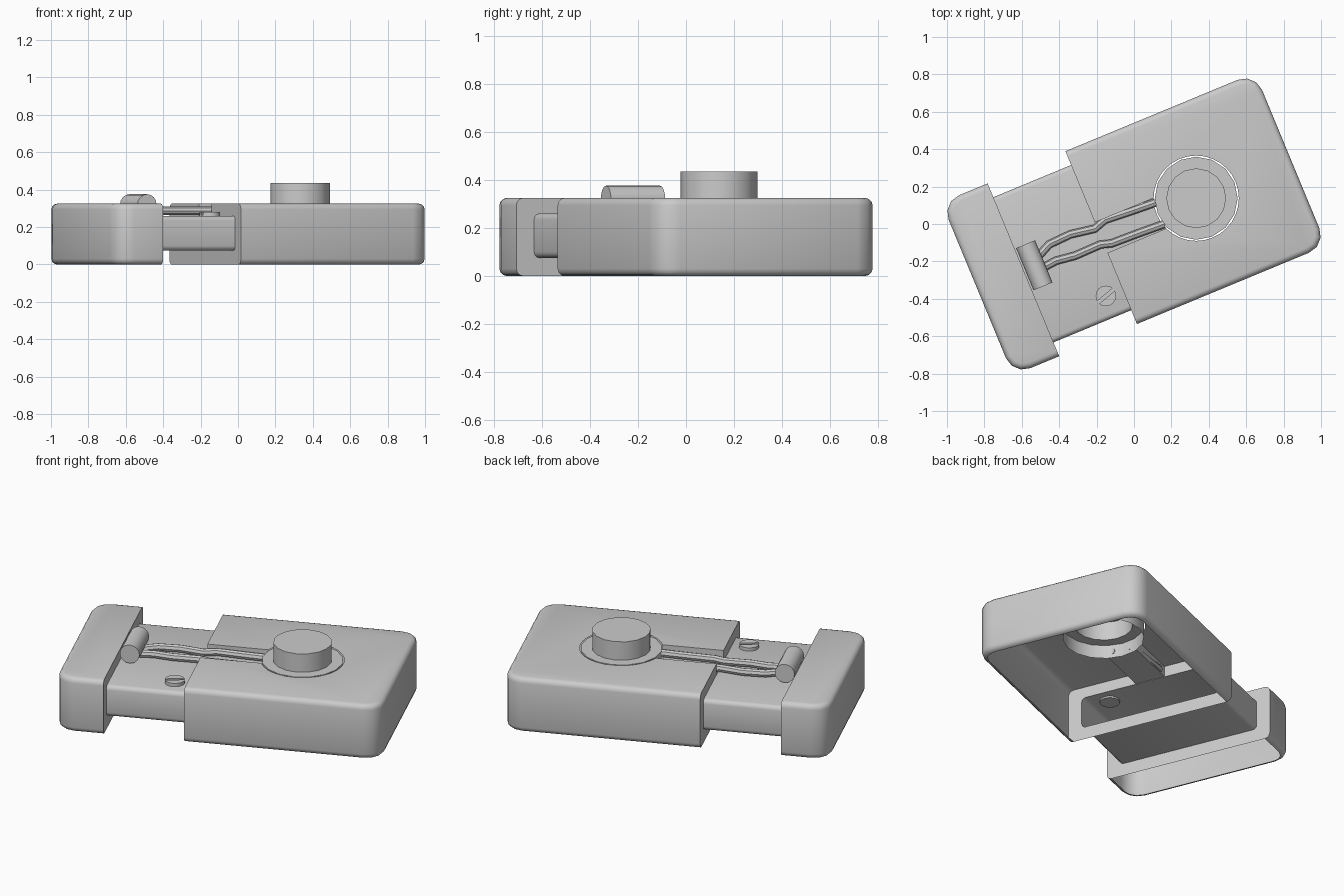
import bpy, bmesh
from math import pi, cos, sin, hypot, radians
from mathutils import Matrix, Vector

if "Cube" in bpy.data.objects:
    bpy.data.objects.remove(bpy.data.objects["Cube"])

TURN = Matrix.Rotation(radians(22.5), 4, 'Z')
HUB = (0.36, 0.0)          # knob centre, along the long axis
parts = []


def make(name, bm, part=True):
    bmesh.ops.recalc_face_normals(bm, faces=bm.faces[:])
    me = bpy.data.meshes.new(name)
    bm.to_mesh(me)
    bm.free()
    ob = bpy.data.objects.new(name, me)
    bpy.context.collection.objects.link(ob)
    if part:
        parts.append(ob)
    return ob


def box_bm(u0, u1, v0, v1, z0, z1):
    bm = bmesh.new()
    m = Matrix.Translation(((u0 + u1) / 2, (v0 + v1) / 2, (z0 + z1) / 2)) @ \
        Matrix.Diagonal((u1 - u0, v1 - v0, z1 - z0, 1))
    bmesh.ops.create_cube(bm, size=1, matrix=m)
    return bm


def cyl_bm(r, depth, matrix, seg):
    bm = bmesh.new()
    bmesh.ops.create_cone(bm, cap_ends=True, segments=seg, radius1=r, radius2=r,
                          depth=depth, matrix=matrix)
    return bm


def tube_bm(u0, u1):
    # rounded box section shared by the tray and its openings
    bm = box_bm(u0, u1, -0.42, 0.42, 0.075, 0.26)
    edges = [e for e in bm.edges if abs(e.verts[0].co.x - e.verts[1].co.x) > 0.01]
    bmesh.ops.bevel(bm, geom=edges, offset=0.025, segments=3, profile=0.5, affect='EDGES')
    return bm


def shell_bm(u_in, u_out, top=0.325, half=0.5, r=0.1):
    # block with a flat inner end and rounded outer corners
    s = 1 if u_out > u_in else -1
    pts = [(u_in, -half)]
    for side in (-1, 1):
        for k in range(4):
            a = (k / 3 - (1 if side < 0 else 0)) * pi / 2
            pts.append((u_out - s * r + s * r * cos(a), side * (half - r) + r * sin(a)))
    pts.append((u_in, half))
    bm = bmesh.new()
    face = bm.faces.new([bm.verts.new((x, y, 0)) for x, y in pts])
    ext = bmesh.ops.extrude_face_region(bm, geom=[face])['geom']
    bmesh.ops.translate(bm, vec=(0, 0, top),
                        verts=[g for g in ext if isinstance(g, bmesh.types.BMVert)])
    bmesh.ops.recalc_face_normals(bm, faces=bm.faces[:])
    edges = [e for e in bm.edges
             if abs(e.verts[0].co.z - e.verts[1].co.z) < 1e-4
             and not all(abs(v.co.x - u_in) < 1e-4 for v in e.verts)]
    bmesh.ops.bevel(bm, geom=edges, offset=0.03, segments=3, profile=0.5, affect='EDGES')
    return bm


def cut(ob, bm):
    cutter = make('cutter', bm, False)
    cutter.hide_render = True
    mod = ob.modifiers.new('cut', 'BOOLEAN')
    mod.operation, mod.solver, mod.object = 'DIFFERENCE', 'EXACT', cutter
    dg = bpy.context.evaluated_depsgraph_get()
    me = bpy.data.meshes.new_from_object(ob.evaluated_get(dg))
    ob.modifiers.clear()
    ob.data = me
    bpy.data.objects.remove(cutter)


def drop_faces(ob, test):
    bm = bmesh.new()
    bm.from_mesh(ob.data)
    gone = [f for f in bm.faces if test(f.calc_center_bounds(), f.normal)]
    bmesh.ops.delete(bm, geom=gone, context='FACES')
    bm.to_mesh(ob.data)
    bm.free()


def is_bottom(c, n):
    return c.z < 0.005 and n.z < -0.99


# main housing: thin shell, open below, with tray opening, wire channel and knob hole
housing = make('main_housing', shell_bm(-0.19, 0.907))
cut(housing, tube_bm(-0.3, -0.1))
cut(housing, box_bm(-0.3, HUB[0], -0.088, 0.088, 0.262, 0.5))
cut(housing, cyl_bm(0.228, 0.4, Matrix.Translation((HUB[0], HUB[1], 0.4)), 32))
drop_faces(housing, lambda c, n: is_bottom(c, n)
           or (-0.188 < c.x < -0.09 and abs(c.y) < 0.43 and 0.07 < c.z < 0.2605)
           or (hypot(c.x - HUB[0], c.y) < 0.235 and 0.05 < c.z < 0.324))

# end cap, also open below
cap = make('end_cap', shell_bm(-0.64, -0.907))
cut(cap, tube_bm(-0.72, -0.5))
drop_faces(cap, lambda c, n: is_bottom(c, n)
           or (-0.73 < c.x < -0.642 and abs(c.y) < 0.43 and 0.07 < c.z < 0.2605))

# tray joining the two, an open ended sleeve
tray = make('tray_sleeve', tube_bm(-0.64, -0.19))
drop_faces(tray, lambda c, n: abs(n.x) > 0.99)

# knob with flush collar
bm = bmesh.new()
prof = [(0, 0.435), (0.16, 0.435), (0.16, 0.325), (0.222, 0.325), (0.222, 0.245)]
vs = [bm.verts.new((HUB[0] + r, HUB[1], z)) for r, z in prof]
es = [bm.edges.new(p) for p in zip(vs, vs[1:])]
bmesh.ops.spin(bm, geom=vs + es, cent=(HUB[0], HUB[1], 0), axis=(0, 0, 1),
               angle=2 * pi, steps=16, use_duplicate=False)
bmesh.ops.remove_doubles(bm, verts=bm.verts[:], dist=1e-4)
make('knob', bm)

# barrel lying against the cap
make('barrel', cyl_bm(0.055, 0.244, Matrix.Translation((-0.577, 0, 0.321))
                      @ Matrix.Rotation(pi / 2, 4, 'X'), 16))

# slotted screw
spot = Matrix.Translation((-0.286, -0.298, 0.265))
screw = make('screw', cyl_bm(0.055, 0.03, spot, 16))
slot = box_bm(-0.1, 0.1, -0.009, 0.009, 0.0, 0.1)
slot.transform(spot @ Matrix.Rotation(radians(17), 4, 'Z'))
cut(screw, slot)

# two bent wires from barrel to knob
paths = {
    'wire_upper': [(-0.54, 0.035), (-0.46, 0.073), (-0.335, 0.079), (-0.204, 0.057),
                   (-0.134, 0.08), (0.008, 0.07), (0.15, 0.062)],
    'wire_lower': [(-0.54, -0.03), (-0.46, -0.022), (-0.356, -0.036), (-0.208, -0.033),
                   (-0.151, -0.05), (0.008, -0.055), (0.15, -0.062)],
}
for name, path in paths.items():
    bm = bmesh.new()
    rings = []
    for i, p in enumerate(path):
        a, b = Vector(path[max(i - 1, 0)]), Vector(path[min(i + 1, len(path) - 1)])
        t = (b - a).normalized()
        rings.append([bm.verts.new((p[0] - t.y * 0.022 * cos(k * pi / 4),
                                    p[1] + t.x * 0.022 * cos(k * pi / 4),
                                    0.287 + 0.022 * sin(k * pi / 4))) for k in range(8)])
    for r0, r1 in zip(rings, rings[1:]):
        for k in range(8):
            bm.faces.new((r0[k], r0[(k + 1) % 8], r1[(k + 1) % 8], r1[k]))
    bm.faces.new(rings[0])
    bm.faces.new(rings[-1])
    make(name, bm)

# turn everything to its resting angle and shade
for ob in parts:
    ob.data.transform(TURN)
    bpy.ops.object.select_all(action='DESELECT')
    ob.select_set(True)
    bpy.context.view_layer.objects.active = ob
    bpy.ops.object.shade_smooth_by_angle(angle=radians(35))
